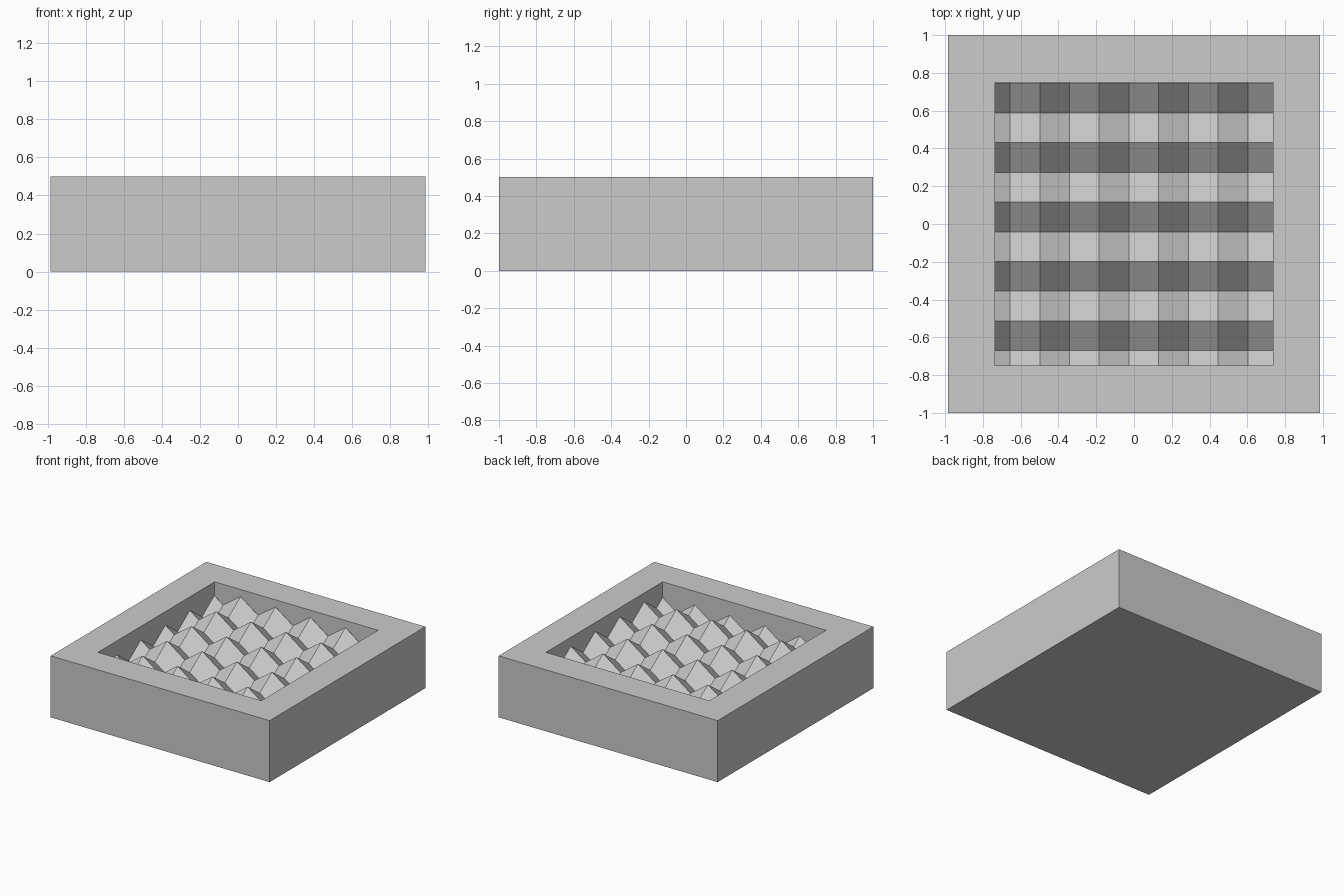
import bpy
import bmesh
import math

cube = bpy.data.objects.get("Cube")
if cube:
    bpy.data.objects.remove(cube, do_unlink=True)

# Overall sizes
OUT_X, OUT_Y, HEIGHT = 0.985, 1.0, 0.5
IN_X, IN_Y, FLOOR = 0.735, 0.75, 0.2
PITCH = 0.3145                 # distance between ridges
PEAK = 0.445                   # height of the pyramid tips
RIDGE_X, RIDGE_Y = -0.4985, 0.745
SLOPE = math.sqrt(0.5)         # facet slope of a rhombic dodecahedron

grey = bpy.data.materials.new("plain_grey")
grey.use_nodes = True
grey.diffuse_color = (0.6, 0.6, 0.6, 1)
grey.node_tree.nodes["Principled BSDF"].inputs["Base Color"].default_value = (0.6, 0.6, 0.6, 1)


def finish(name, bm):
    mesh = bpy.data.meshes.new(name)
    bm.to_mesh(mesh)
    bm.free()
    mesh.materials.append(grey)
    obj = bpy.data.objects.new(name, mesh)
    bpy.context.collection.objects.link(obj)
    return obj


def ring(bm, hx, hy, z):
    return [bm.verts.new((sx * hx, sy * hy, z))
            for sx, sy in ((-1, -1), (1, -1), (1, 1), (-1, 1))]


# Tray: block with a rectangular pit
bm = bmesh.new()
rings = [ring(bm, OUT_X, OUT_Y, 0), ring(bm, OUT_X, OUT_Y, HEIGHT),
         ring(bm, IN_X, IN_Y, HEIGHT), ring(bm, IN_X, IN_Y, FLOOR)]
for a, b in zip(rings, rings[1:]):
    for i in range(4):
        j = (i + 1) % 4
        bm.faces.new((a[i], a[j], b[j], b[i]))
bm.faces.new(rings[0][::-1])
bm.faces.new(rings[-1])
finish("tray", bm)


# Faceted relief: two crossing zigzags added together
def drop(v, ridge):
    """Depth of the zigzag below its ridge."""
    d = (v - ridge) % PITCH
    return SLOPE * min(d, PITCH - d)


def stops(half, ridge):
    """Ridge and valley lines inside the pit, plus its two edges."""
    lines = [ridge + k * PITCH / 2 for k in range(-12, 13)]
    return [-half] + [v for v in lines if abs(v) < half - 0.001] + [half]


bm = bmesh.new()
xs, ys = stops(IN_X, RIDGE_X), stops(IN_Y, RIDGE_Y)
grid = [[bm.verts.new((x, y, PEAK - drop(x, RIDGE_X) - drop(y, RIDGE_Y)))
         for y in ys] for x in xs]
for i in range(len(xs) - 1):
    for j in range(len(ys) - 1):
        bm.faces.new((grid[i][j], grid[i + 1][j], grid[i + 1][j + 1], grid[i][j + 1]))
finish("pyramid_relief", bm)
